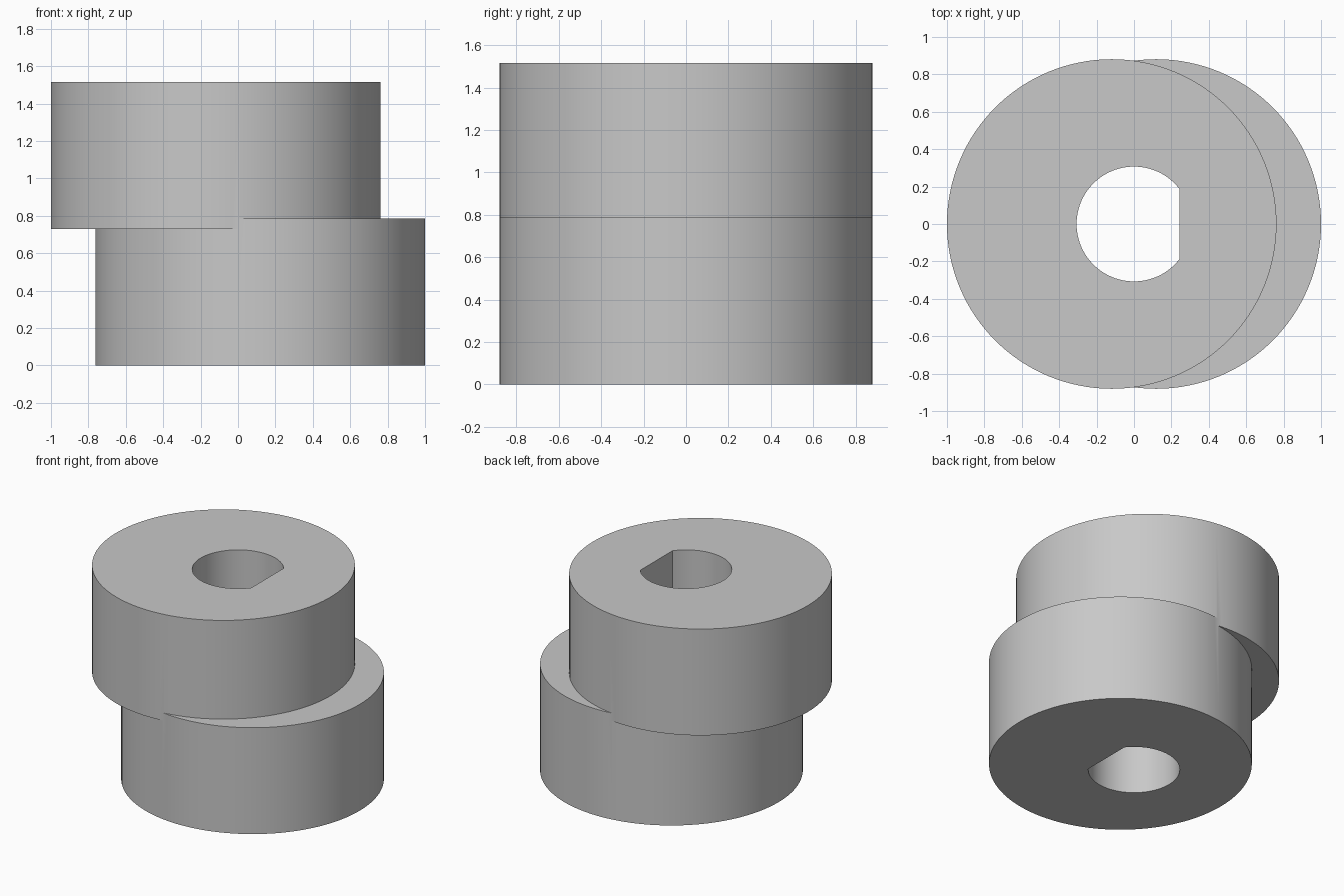
import bpy, bmesh, math

cube = bpy.data.objects.get("Cube")
if cube:
    bpy.data.objects.remove(cube, do_unlink=True)

RADIUS, OFFSET = 0.881, 0.119
HEIGHT, OVERLAP_BOTTOM, TOP = 0.787, 0.73, 1.517
BORE_RADIUS, BORE_FLAT = 0.307, 0.242

grey = bpy.data.materials.new("plain_grey")
grey.use_nodes = True
colour = (0.58, 0.58, 0.58, 1)
grey.diffuse_color = colour
grey.node_tree.nodes["Principled BSDF"].inputs["Base Color"].default_value = colour


def prism(name, outline, bottom, top):
    """Extrude a closed xy outline upwards into a solid."""
    bm = bmesh.new()
    face = bm.faces.new([bm.verts.new((x, y, bottom)) for x, y in outline])
    grown = bmesh.ops.extrude_face_region(bm, geom=[face])["geom"]
    verts = [g for g in grown if isinstance(g, bmesh.types.BMVert)]
    bmesh.ops.translate(bm, verts=verts, vec=(0, 0, top - bottom))
    bmesh.ops.recalc_face_normals(bm, faces=bm.faces)
    mesh = bpy.data.meshes.new(name)
    bm.to_mesh(mesh)
    bm.free()
    mesh.materials.append(grey)
    obj = bpy.data.objects.new(name, mesh)
    bpy.context.collection.objects.link(obj)
    return obj


def arc(radius, start, end, count, cx=0):
    """Evenly spaced points on an arc, end point excluded."""
    angles = [start + (end - start) * i / count for i in range(count)]
    return [(cx + radius * math.cos(a), radius * math.sin(a)) for a in angles]


# Two offset round lobes that overlap slightly in height
body = prism("eccentric_cam_body", arc(RADIUS, 0, math.tau, 128, OFFSET), 0, HEIGHT)
upper = prism("upper_lobe", arc(RADIUS, 0, math.tau, 128, -OFFSET), OVERLAP_BOTTOM, TOP)

# D-shaped shaft bore: the closing edge of the arc is the flat
half = math.acos(BORE_FLAT / BORE_RADIUS)
outline = arc(BORE_RADIUS, half, math.tau - half, 72) + [
    (BORE_FLAT, -BORE_RADIUS * math.sin(half))]
bore = prism("shaft_bore_cutter", outline, -0.2, TOP + 0.2)

# Join the lobes, then cut the bore
bpy.ops.object.select_all(action="DESELECT")
bpy.context.view_layer.objects.active = body
body.select_set(True)
for tool, operation in ((upper, "UNION"), (bore, "DIFFERENCE")):
    mod = body.modifiers.new(tool.name, "BOOLEAN")
    mod.operation, mod.solver, mod.object = operation, "EXACT", tool
    bpy.ops.object.modifier_apply(modifier=mod.name)
    bpy.data.objects.remove(tool, do_unlink=True)

bpy.ops.object.shade_smooth_by_angle(angle=math.radians(30))
